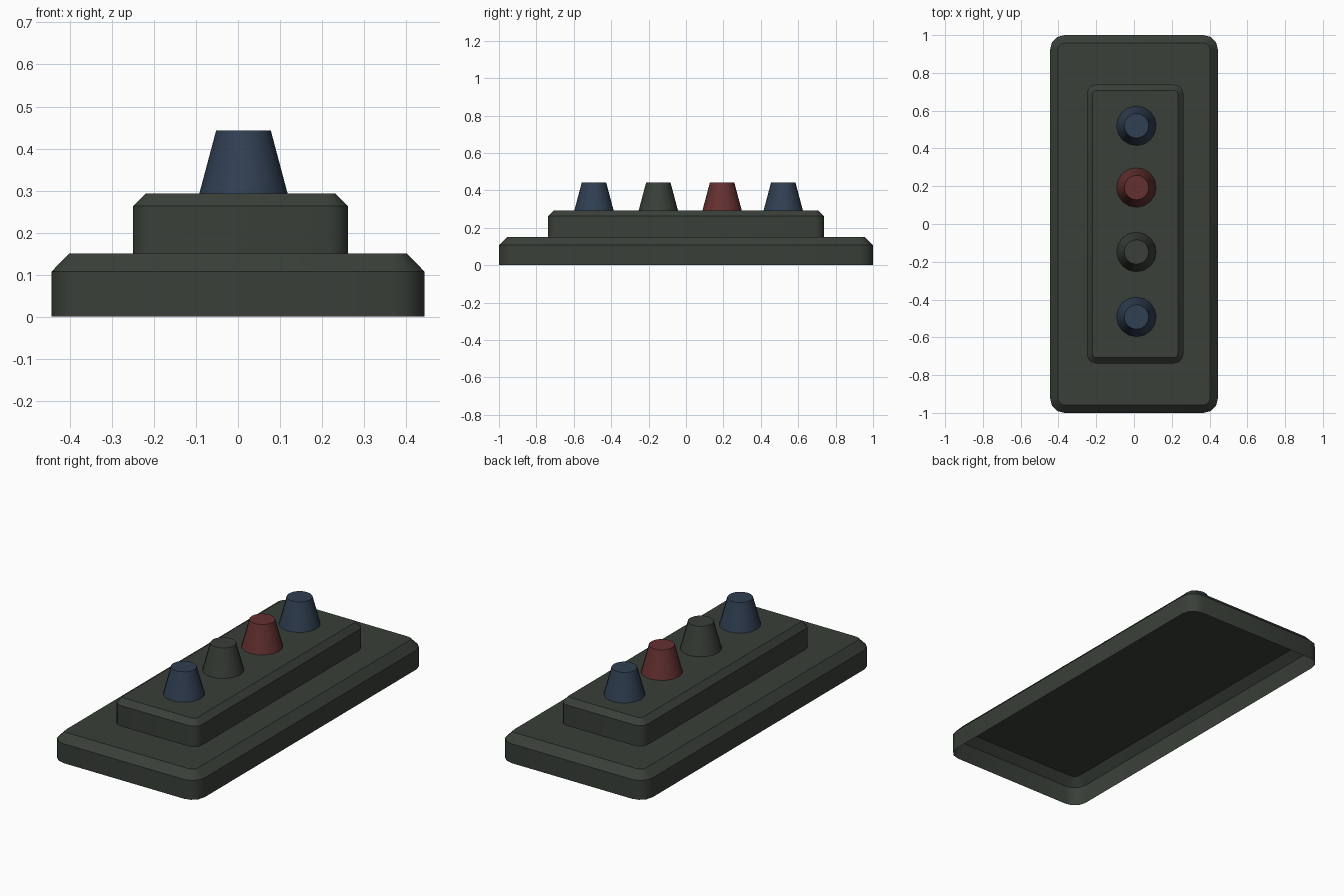
import bpy, bmesh, math

if "Cube" in bpy.data.objects:
    bpy.data.objects.remove(bpy.data.objects["Cube"])


def material(name, rgb):
    m = bpy.data.materials.new(name)
    m.diffuse_color = (*rgb, 1)
    m.use_nodes = True
    m.node_tree.nodes["Principled BSDF"].inputs["Base Color"].default_value = m.diffuse_color
    return m


green = material("dark green grey", (0.041, 0.050, 0.040))
blue = material("slate blue", (0.030, 0.050, 0.085))
red = material("dull red", (0.130, 0.030, 0.030))


def finish(bm, name, mat):
    bmesh.ops.recalc_face_normals(bm, faces=bm.faces[:])
    me = bpy.data.meshes.new(name)
    bm.to_mesh(me)
    bm.free()
    me.materials.append(mat)
    ob = bpy.data.objects.new(name, me)
    bpy.context.collection.objects.link(ob)
    bpy.ops.object.select_all(action='DESELECT')
    ob.select_set(True)
    bpy.context.view_layer.objects.active = ob
    bpy.ops.object.shade_smooth_by_angle(angle=math.radians(40))
    return ob


def outline(hx, hy, r, steps=3):
    """Rounded rectangle, counter-clockwise."""
    pts = []
    for k, (sx, sy) in enumerate([(1, 1), (-1, 1), (-1, -1), (1, -1)]):
        for i in range(steps + 1):
            a = math.pi / 2 * (k + i / steps)
            pts.append((sx * (hx - r) + r * math.cos(a),
                        sy * (hy - r) + r * math.sin(a)))
    return pts


def slab(name, cx, hx, hy, r, z0, z1, z2, inset):
    """Open-bottomed rounded tray with a chamfered top edge."""
    bm = bmesh.new()
    rings = []
    for z, d in [(z0, 0), (z1, 0), (z2, inset)]:
        rings.append([bm.verts.new((cx + x, y, z))
                      for x, y in outline(hx - d, hy - d, r - d)])
    n = len(rings[0])
    for a, b in zip(rings, rings[1:]):
        for i in range(n):
            j = (i + 1) % n
            bm.faces.new((a[i], a[j], b[j], b[i]))
    bm.faces.new(rings[-1])
    return finish(bm, name, green)


def button(name, y, mat):
    """Tapered round stud."""
    bm = bmesh.new()
    bmesh.ops.create_cone(bm, cap_ends=True, segments=16,
                          radius1=0.105, radius2=0.065, depth=0.15)
    bmesh.ops.translate(bm, verts=bm.verts[:], vec=(0.013, y, 0.368))
    return finish(bm, name, mat)


# Stepped body
slab("base_plate", 0, 0.444, 1.0, 0.075, 0, 0.107, 0.15, 0.042)
slab("raised_step", 0.006, 0.256, 0.738, 0.05, 0.15, 0.263, 0.293, 0.03)

# Row of buttons
for i, (y, mat) in enumerate([(-0.492, blue), (-0.148, green),
                              (0.193, red), (0.52, blue)]):
    button(f"button_{i + 1}", y, mat)
